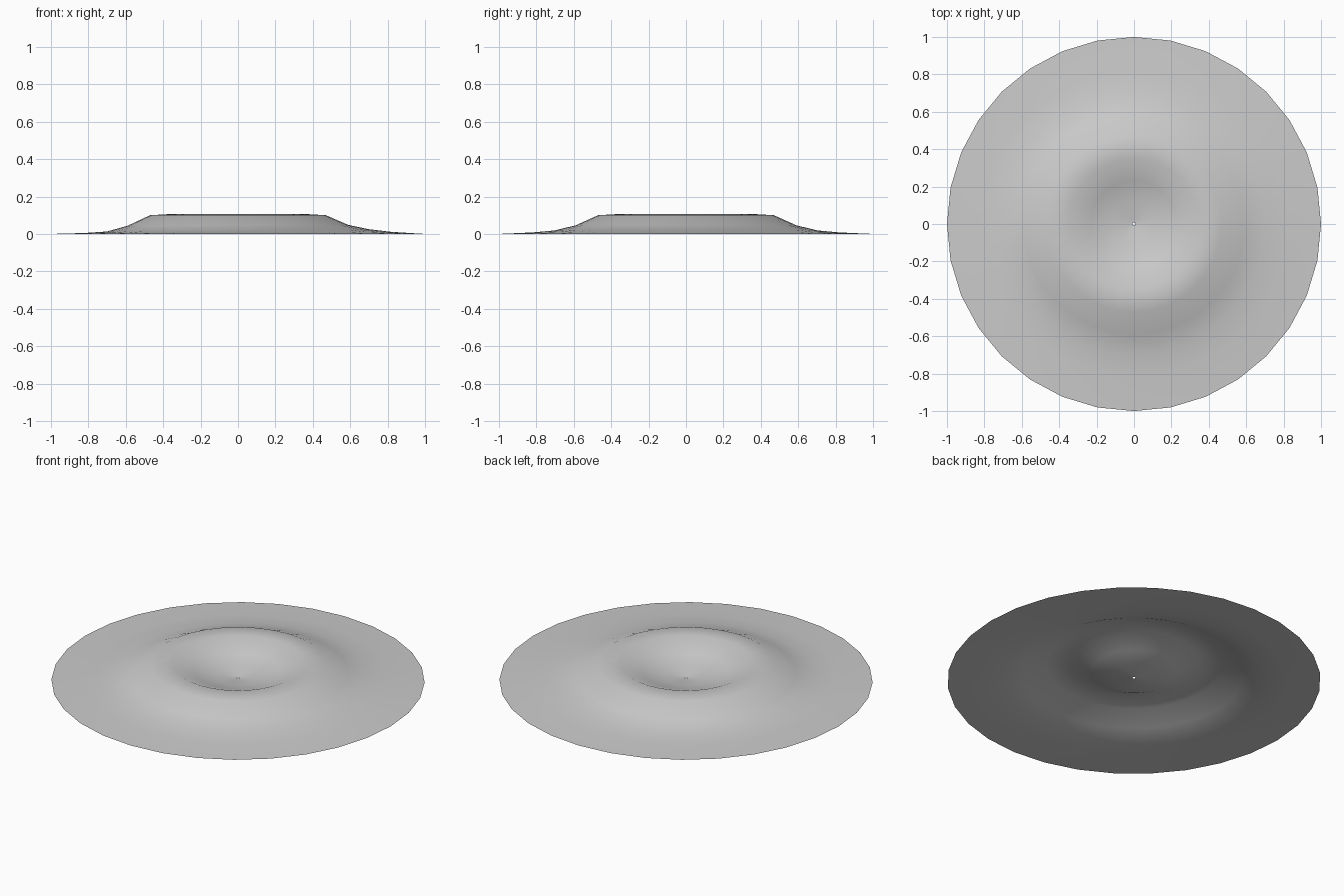
import bpy, bmesh, math

cube = bpy.data.objects.get("Cube")
if cube:
    bpy.data.objects.remove(cube, do_unlink=True)

SIDES = 32
# Radius, height and lopsidedness towards +x, from the pinhole to the outer edge
PROFILE = [(0.008, 0.017, 0), (0.12, 0.032, 0), (0.23, 0.056, 0), (0.35, 0.107, 0),
           (0.47, 0.1, 0), (0.59, 0.046, 0.002), (0.7, 0.019, 0.006),
           (0.82, 0.008, 0.003), (1.0, 0.0, 0)]

# Grey material
grey = bpy.data.materials.new("light grey")
grey.use_nodes = True
colour = (0.6, 0.6, 0.6, 1)
grey.diffuse_color = colour
grey.node_tree.nodes["Principled BSDF"].inputs["Base Color"].default_value = colour

# Crater sheet: concentric rings bridged with quads
bm = bmesh.new()
rings = []
for radius, height, lean in PROFILE:
    ring = []
    for i in range(SIDES):
        a = math.tau * i / SIDES
        ring.append(bm.verts.new((radius * math.cos(a), radius * math.sin(a),
                                  height + lean * math.cos(a))))
    rings.append(ring)
for inner, outer in zip(rings, rings[1:]):
    for i in range(SIDES):
        j = (i + 1) % SIDES
        bm.faces.new((inner[i], outer[i], outer[j], inner[j]))
for face in bm.faces:
    face.smooth = True

mesh = bpy.data.meshes.new("crater")
bm.to_mesh(mesh)
bm.free()
mesh.materials.append(grey)
crater = bpy.data.objects.new("crater", mesh)
bpy.context.collection.objects.link(crater)
